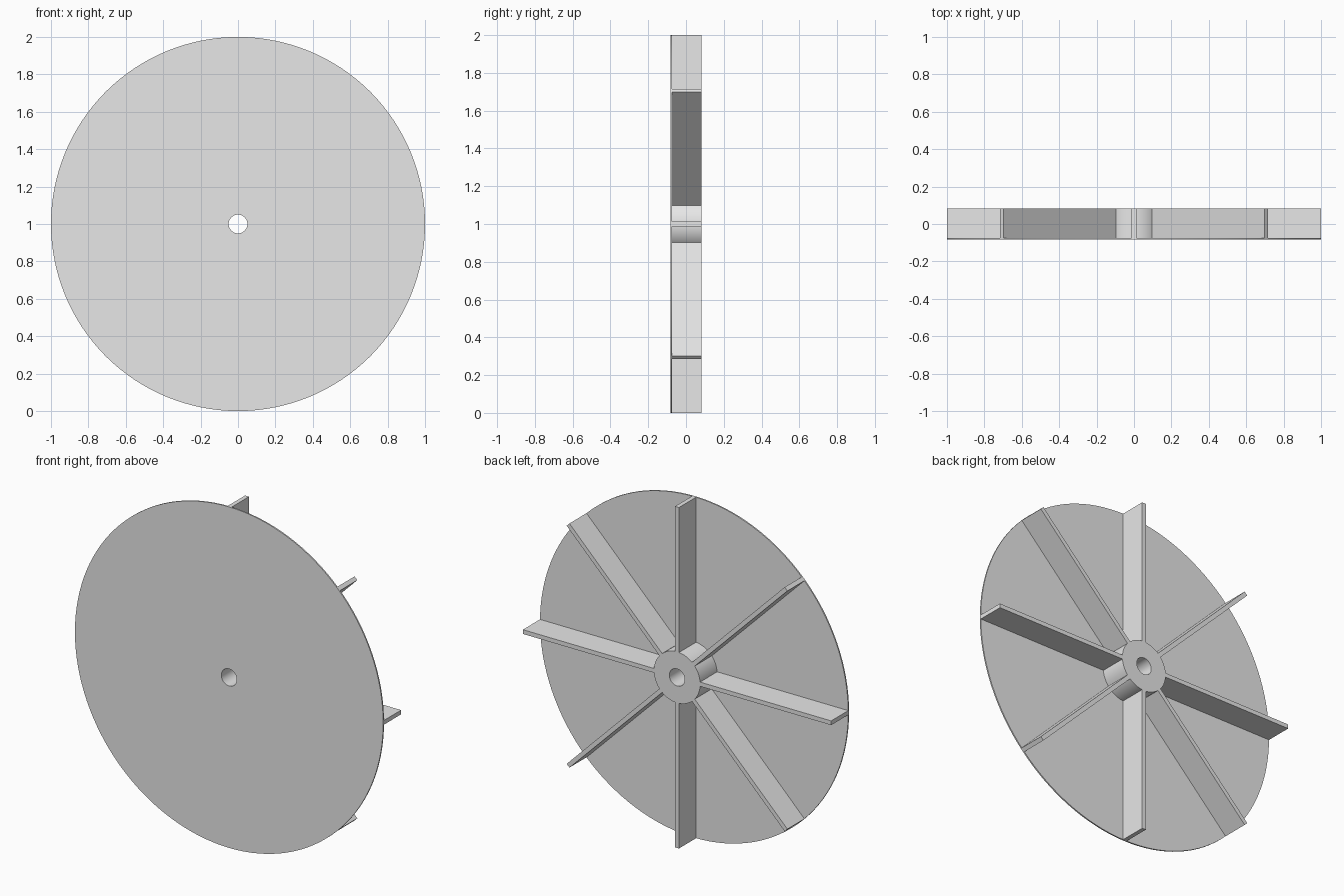
import bpy
import bmesh
import math
from mathutils import Matrix, Vector

cube = bpy.data.objects.get("Cube")
if cube:
    bpy.data.objects.remove(cube, do_unlink=True)

RADIUS, HUB, BORE = 1.0, 0.15, 0.05
FRONT, PLATE_BACK, BACK = -0.083, -0.075, 0.083
BLADE_COUNT, BLADE_THICKNESS = 8, 0.025
CENTRE = Vector((0, 0, 1))

grey = bpy.data.materials.new("light grey")
grey.use_nodes = True
grey.diffuse_color = (0.8, 0.8, 0.8, 1)
grey.node_tree.nodes["Principled BSDF"].inputs["Base Color"].default_value = (0.8, 0.8, 0.8, 1)


def add_object(name, bm):
    bmesh.ops.recalc_face_normals(bm, faces=bm.faces[:])
    mesh = bpy.data.meshes.new(name)
    bm.to_mesh(mesh)
    bm.free()
    mesh.materials.append(grey)
    obj = bpy.data.objects.new(name, mesh)
    obj.location = CENTRE
    bpy.context.collection.objects.link(obj)
    return obj


# Thin round plate and bored hub, turned from one closed profile
profile = [(BORE, FRONT), (RADIUS, FRONT), (RADIUS, PLATE_BACK),
           (HUB, PLATE_BACK), (HUB, BACK), (BORE, BACK)]
bm = bmesh.new()
verts = [bm.verts.new((r, y, 0)) for r, y in profile]
edges = [bm.edges.new((v, verts[i - 1])) for i, v in enumerate(verts)]
bmesh.ops.spin(bm, geom=verts + edges, cent=(0, 0, 0), axis=(0, 1, 0),
               angle=math.tau, steps=128, use_duplicate=False)
bmesh.ops.remove_doubles(bm, verts=bm.verts[:], dist=0.0001)
disc = add_object("plate_and_hub", bm)
bpy.ops.object.select_all(action="DESELECT")
disc.select_set(True)
bpy.context.view_layer.objects.active = disc
bpy.ops.object.shade_smooth_by_angle(angle=math.radians(30))

# Straight radial blades on the back of the plate
inner = HUB - 0.001
size = (RADIUS - inner, BACK - PLATE_BACK, BLADE_THICKNESS)
middle = Vector(((RADIUS + inner) / 2, (BACK + PLATE_BACK) / 2, 0))
for i in range(BLADE_COUNT):
    bm = bmesh.new()
    turn = Matrix.Rotation(math.tau * i / BLADE_COUNT, 4, "Y")
    bmesh.ops.create_cube(bm, size=1, matrix=turn @ Matrix.Translation(middle) @ Matrix.Diagonal((*size, 1)))
    add_object(f"blade_{i + 1}", bm)
